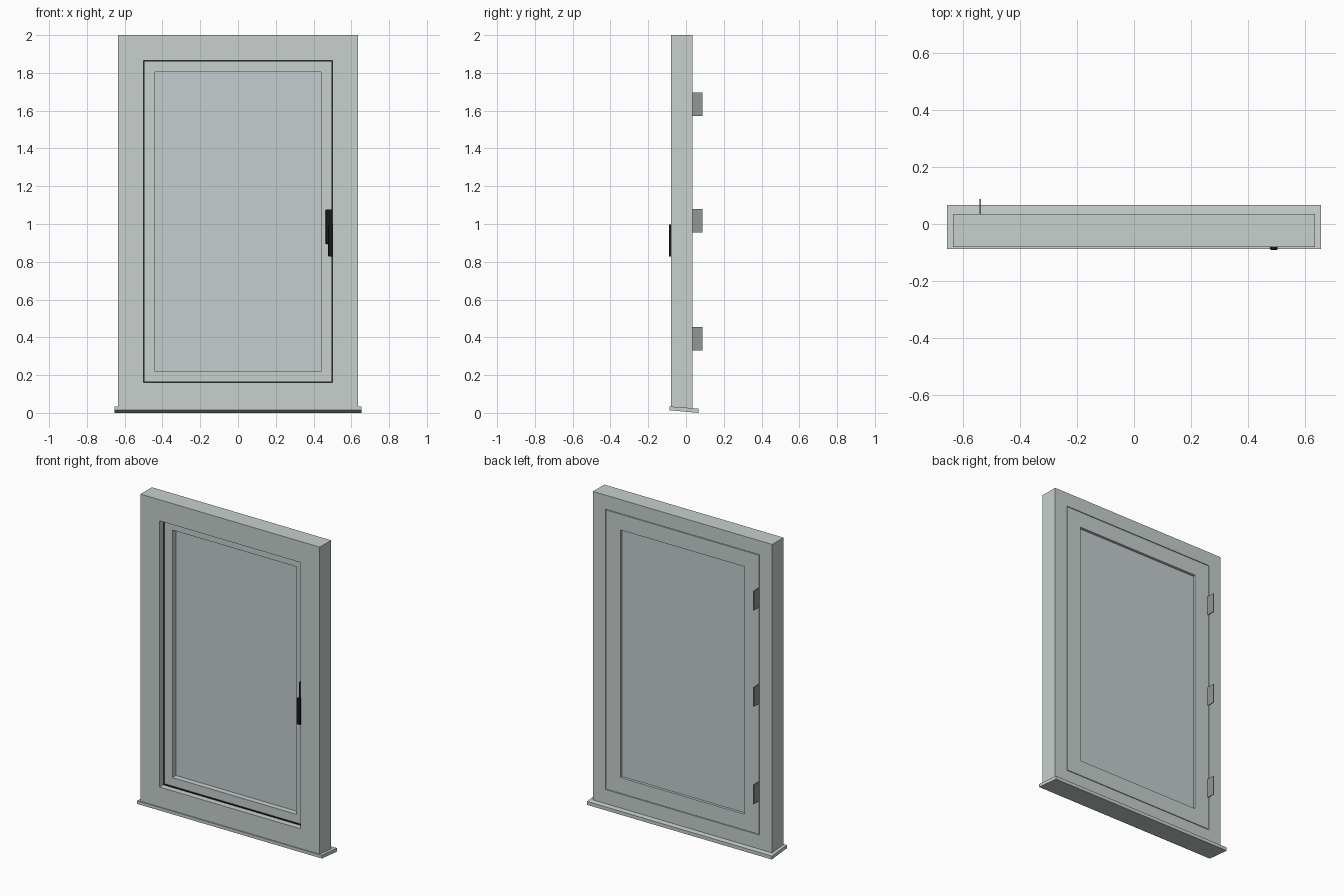
import bpy, bmesh, math

if "Cube" in bpy.data.objects:
    bpy.data.objects.remove(bpy.data.objects["Cube"])

HALF_W, BOTTOM, TOP = 0.635, 0.025, 2.0


def material(name, rgb):
    m = bpy.data.materials.new(name)
    m.diffuse_color = (*rgb, 1)
    m.use_nodes = True
    m.node_tree.nodes["Principled BSDF"].inputs["Base Color"].default_value = m.diffuse_color
    return m


PAINT = material("pale grey paint", (0.57, 0.63, 0.61))
GLASS = material("grey glass", (0.56, 0.61, 0.63))
METAL = material("hinge grey", (0.29, 0.31, 0.31))
BLACK = material("black", (0.01, 0.01, 0.01))


def finish(name, bm, mat):
    bmesh.ops.recalc_face_normals(bm, faces=bm.faces)
    mesh = bpy.data.meshes.new(name)
    bm.to_mesh(mesh)
    bm.free()
    mesh.materials.append(mat)
    ob = bpy.data.objects.new(name, mesh)
    bpy.context.collection.objects.link(ob)
    return ob


def mitred_ring(name, profile, mat):
    """Sweep a closed (inset, y) profile round the window rectangle."""
    bm = bmesh.new()
    loops = []
    for sx, top in ((-1, False), (1, False), (1, True), (-1, True)):
        loops.append([bm.verts.new((sx * (HALF_W - i), y, TOP - i if top else BOTTOM + i))
                      for i, y in profile])
    n = len(profile)
    for c in range(4):
        a, b = loops[c], loops[(c + 1) % 4]
        for k in range(n):
            j = (k + 1) % n
            bm.faces.new((a[k], a[j], b[j], b[k]))
    return finish(name, bm, mat)


def box(name, x, y, z, mat, bevel=0):
    bm = bmesh.new()
    bmesh.ops.create_cube(bm, size=1)
    for v in bm.verts:
        v.co = [lo + (c + 0.5) * (hi - lo) for c, (lo, hi) in zip(v.co, (x, y, z))]
    ob = finish(name, bm, mat)
    if bevel:
        mod = ob.modifiers.new("bevel", "BEVEL")
        mod.width = bevel
        mod.segments = 2
    return ob


def prism_x(name, profile, half, mat):
    """Extrude a (y, z) profile along x."""
    bm = bmesh.new()
    face = bm.faces.new([bm.verts.new((-half, y, z)) for y, z in profile])
    out = bmesh.ops.extrude_face_region(bm, geom=[face])
    for v in out["geom"]:
        if isinstance(v, bmesh.types.BMVert):
            v.co.x = half
    return finish(name, bm, mat)


# Outer frame with a rebate for the sash
mitred_ring("outer_frame", [(0, -0.08), (0.135, -0.08), (0.135, -0.038),
                            (0.09, -0.038), (0.09, 0.035), (0, 0.035)], PAINT)

# Opening sash, with a narrow gap to the frame
mitred_ring("sash", [(0.094, -0.036), (0.195, -0.036), (0.195, 0.035), (0.094, 0.035)], PAINT)

# Rubber seal where the sash meets the front lip
mitred_ring("seal", [(0.133, -0.042), (0.141, -0.042), (0.141, -0.035), (0.133, -0.035)], BLACK)

# Glass pane
g = 0.19
box("glass_pane", (-HALF_W + g, HALF_W - g), (0.0, 0.018), (BOTTOM + g, TOP - g), GLASS)

# Sloping sill
prism_x("sill", [(-0.087, 0.014), (0.067, 0.0), (0.067, 0.022), (0.0, 0.028),
                 (-0.087, 0.034)], 0.655, PAINT)

# Hinge leaves on the back
for i, z in enumerate((0.393, 1.017, 1.633)):
    box(f"hinge_{i + 1}", (-0.541, -0.536), (0.03, 0.087), (z - 0.062, z + 0.062), METAL)

# Handle: backplate, spindle and lever
box("handle_backplate", (0.464, 0.498), (-0.048, -0.034), (0.895, 1.078), BLACK, 0.004)
bm = bmesh.new()
bmesh.ops.create_cone(bm, cap_ends=True, segments=16, radius1=0.011, radius2=0.011, depth=0.045)
spindle = finish("handle_spindle", bm, BLACK)
spindle.rotation_euler.x = math.pi / 2
spindle.location = (0.487, -0.064, 0.985)
box("handle_lever", (0.477, 0.503), (-0.091, -0.077), (0.828, 0.998), BLACK, 0.004)
